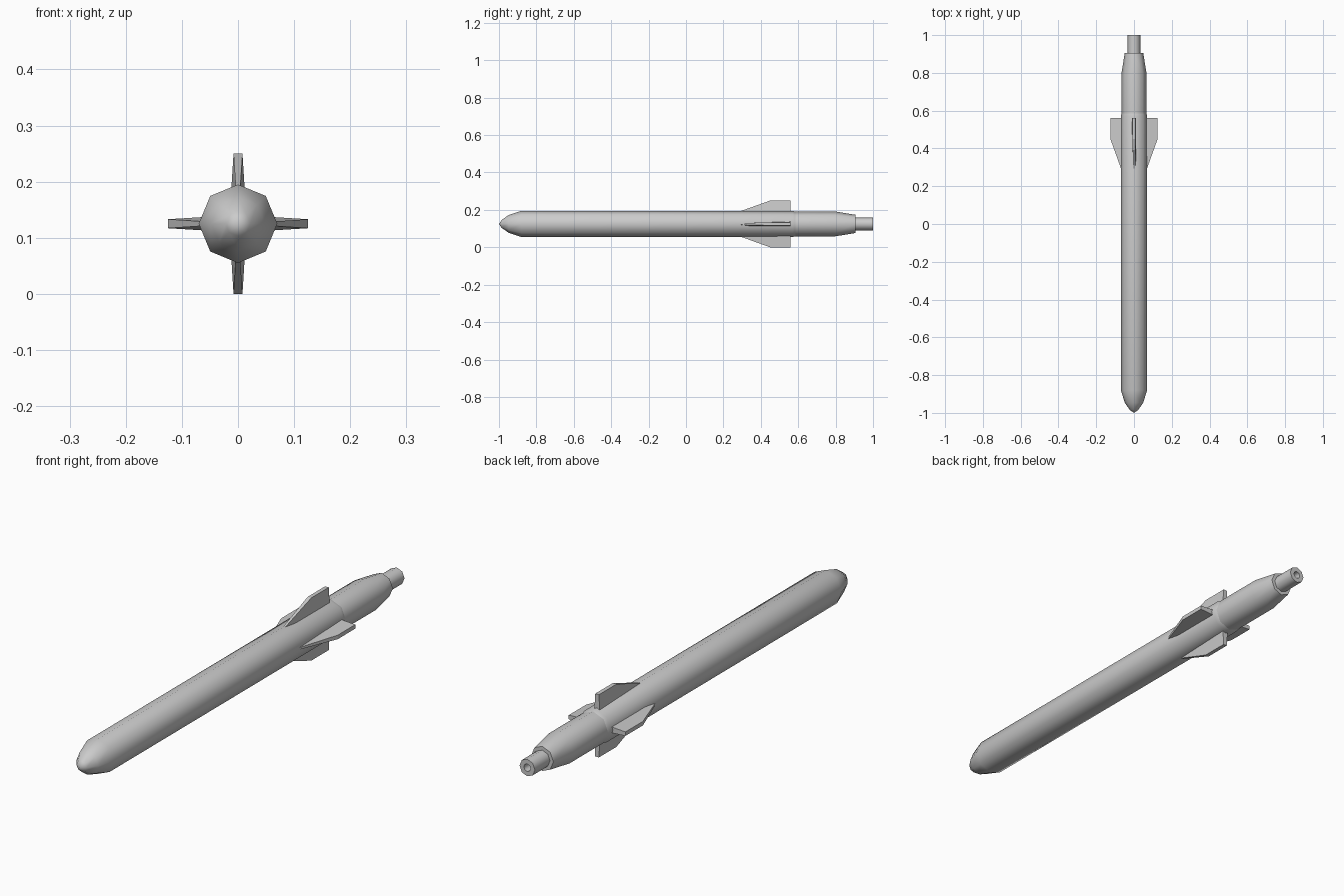
import bpy, bmesh, math

if "Cube" in bpy.data.objects:
    bpy.data.objects.remove(bpy.data.objects["Cube"])

CZ = 0.125   # height of the long axis
SIDES = 8


def finish(name, bm, smooth):
    bmesh.ops.remove_doubles(bm, verts=bm.verts, dist=1e-5)
    bmesh.ops.recalc_face_normals(bm, faces=bm.faces)
    mesh = bpy.data.meshes.new(name)
    bm.to_mesh(mesh)
    bm.free()
    ob = bpy.data.objects.new(name, mesh)
    bpy.context.collection.objects.link(ob)
    if smooth:
        bpy.ops.object.select_all(action='DESELECT')
        ob.select_set(True)
        bpy.context.view_layer.objects.active = ob
        bpy.ops.object.shade_smooth_by_angle(angle=math.radians(50))
    return ob


def lathe(name, profile):
    """Spin (y, radius) points about the long axis as an octagon."""
    bm = bmesh.new()
    rings = []
    for y, r in profile:
        rings.append([bm.verts.new((r * math.cos(math.tau * i / SIDES), y,
                                    CZ + r * math.sin(math.tau * i / SIDES)))
                      for i in range(SIDES)])
    for a, b in zip(rings, rings[1:]):
        for i in range(SIDES):
            j = (i + 1) % SIDES
            bm.faces.new((a[i], a[j], b[j], b[i]))
    return finish(name, bm, True)


def fin(name, angle):
    # (y, radial distance, half thickness)
    outline = [(0.28, 0.064, 0.004), (0.45, 0.125, 0.008),
               (0.56, 0.125, 0.008), (0.56, 0.06, 0.012), (0.34, 0.06, 0.012)]
    c, s = math.cos(angle), math.sin(angle)
    bm = bmesh.new()
    sides = []
    for k in (-1, 1):
        sides.append([bm.verts.new((d * c - k * t * s, y, CZ + d * s + k * t * c))
                      for y, d, t in outline])
    lo, hi = sides
    bm.faces.new(lo)
    bm.faces.new(hi[::-1])
    for i in range(len(outline)):
        j = (i + 1) % len(outline)
        bm.faces.new((lo[i], lo[j], hi[j], hi[i]))
    return finish(name, bm, False)


# Rounded nose and long tube
lathe("main_body", [(-1.0, 0), (-0.985, 0.022), (-0.947, 0.048), (-0.88, 0.07),
                    (0.57, 0.07), (0.585, 0.066)])
# Slightly narrower tapered tail with closed rear face
lathe("tail_section", [(0.585, 0.066), (0.80, 0.066), (0.905, 0.049), (0.905, 0)])
# Exhaust tube with a hole in its end
lathe("nozzle", [(0.90, 0.034), (1.0, 0.034), (1.0, 0.015), (0.95, 0.015), (0.95, 0)])
# Four fins around the body
for n, side in enumerate(("right", "top", "left", "bottom")):
    fin("fin_" + side, n * math.pi / 2)
